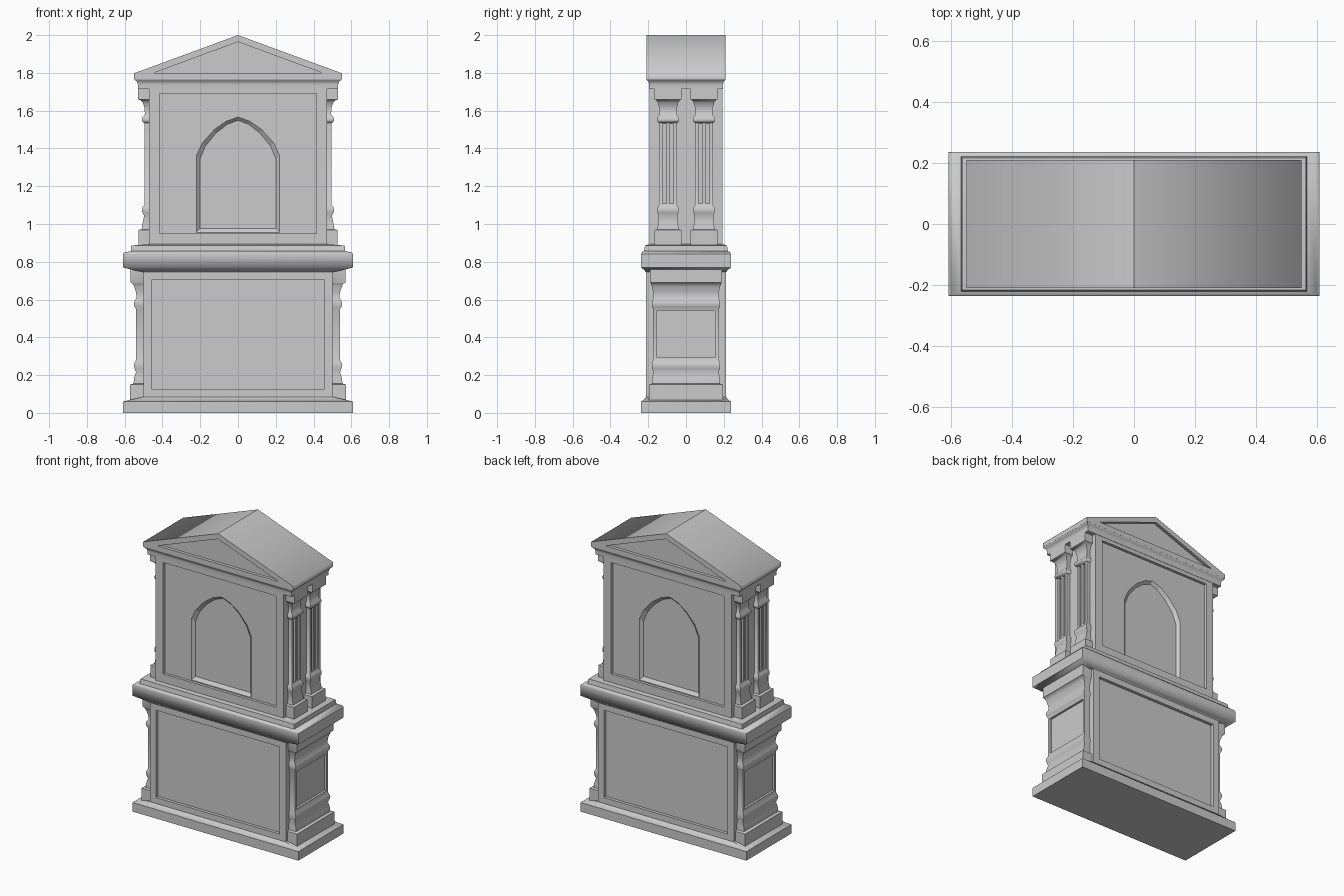
import bpy, bmesh, math

if "Cube" in bpy.data.objects:
    bpy.data.objects.remove(bpy.data.objects["Cube"])

stone = bpy.data.materials.new("grey_stone")
stone.use_nodes = True
stone.diffuse_color = (0.6, 0.6, 0.6, 1)
stone.node_tree.nodes["Principled BSDF"].inputs["Base Color"].default_value = (0.6, 0.6, 0.6, 1)


def skin(name, rings):
    """Join equal loops of points into a closed solid."""
    bm = bmesh.new()
    loops = [[bm.verts.new(p) for p in ring] for ring in rings]
    n = len(loops[0])
    for a, b in zip(loops, loops[1:]):
        for i in range(n):
            j = (i + 1) % n
            bm.faces.new((a[i], a[j], b[j], b[i]))
    bm.faces.new(loops[0])
    bm.faces.new(loops[-1])
    bmesh.ops.recalc_face_normals(bm, faces=bm.faces)
    mesh = bpy.data.meshes.new(name)
    bm.to_mesh(mesh)
    bm.free()
    mesh.materials.append(stone)
    ob = bpy.data.objects.new(name, mesh)
    bpy.context.collection.objects.link(ob)
    return ob


def block(name, profile, side=0, inner=0.0, cy=0.0):
    """Stack of rectangles (reach in x, half depth in y, z); side 0 is centred."""
    rings = []
    for out, hy, z in profile:
        xa, xb = (side * inner, side * out) if side else (-out, out)
        rings.append([(xa, cy - hy, z), (xb, cy - hy, z), (xb, cy + hy, z), (xa, cy + hy, z)])
    return skin(name, rings)


def slab(name, front, back, y_front, y_back):
    """Solid between two x-z outlines."""
    return skin(name, [[(x, y, z) for x, z in pts]
                       for pts, y in ((front, y_front), (back, y_back))])


def activate(ob):
    bpy.ops.object.select_all(action='DESELECT')
    ob.select_set(True)
    bpy.context.view_layer.objects.active = ob


def carve(ob, cutter):
    cutter.hide_render = True
    mod = ob.modifiers.new("carve", 'BOOLEAN')
    mod.operation = 'DIFFERENCE'
    mod.solver = 'EXACT'
    mod.object = cutter
    activate(ob)
    bpy.ops.object.modifier_apply(modifier=mod.name)
    bpy.data.objects.remove(cutter)


def smooth(ob, degrees=50):
    activate(ob)
    bpy.ops.object.shade_smooth_by_angle(angle=math.radians(degrees))


def rect(hx, z0, z1):
    return [(-hx, z0), (hx, z0), (hx, z1), (-hx, z1)]


# Base plinth and middle cornice
smooth(block("base_plinth", [(.61, .237, 0), (.61, .237, .06), (.575, .225, .068), (.5, .212, .085)]))
smooth(block("middle_cornice", [
    (.5, .212, .745), (.55, .22, .755), (.61, .237, .77), (.61, .237, .842),
    (.6, .234, .85), (.568, .222, .856), (.565, .217, .886), (.47, .193, .893)]))

# Lower and upper bodies with sunken panels front and back
lower = block("lower_body", [(.5, .212, .07), (.5, .212, .76)])
upper = block("upper_body", [(.47, .193, .88), (.47, .193, 1.73)])
half = [(.222, .955), (.222, 1.36), (.19, 1.43), (.127, 1.5), (.063, 1.545)]
arch = half + [(0, 1.567)] + [(-x, z) for x, z in reversed(half)]
niche = [(x * .91, z - .018 if z > 1 else .977) for x, z in arch]
for s in (-1, 1):
    panel = rect(.455, .125, .705)
    carve(lower, slab("lower_panel_cutter", panel, panel, s * .3, s * .192))
    panel = rect(.415, .95, 1.69)
    carve(upper, slab("upper_panel_cutter", panel, panel, s * .3, s * .175))
    carve(upper, slab("arch_cutter", arch, niche, s * .176, s * .157))

# Wide lower pilasters with a sunken panel
pilaster = [
    (.572, .195, .065), (.572, .195, .15), (.553, .18, .155), (.55, .178, .185),
    (.54, .174, .215), (.548, .179, .235), (.552, .181, .25), (.548, .179, .265),
    (.54, .174, .28), (.54, .174, .55), (.548, .179, .562), (.552, .181, .577),
    (.548, .179, .592), (.537, .172, .61), (.54, .174, .64), (.55, .181, .67),
    (.557, .186, .685), (.568, .19, .69), (.568, .19, .76)]

# Slim fluted upper columns
column = [
    (.527, .071, .88), (.527, .071, .968), (.51, .056, .972), (.506, .053, 1.0),
    (.497, .05, 1.045), (.506, .056, 1.06), (.509, .058, 1.075), (.505, .055, 1.09),
    (.495, .047, 1.1), (.495, .047, 1.535), (.505, .055, 1.54), (.509, .058, 1.552),
    (.505, .055, 1.565), (.493, .045, 1.58), (.495, .047, 1.615), (.505, .055, 1.645),
    (.515, .063, 1.655), (.53, .071, 1.66), (.53, .071, 1.72)]

for s, label in ((1, "left"), (-1, "right")):
    ob = block(label + "_lower_pilaster", pilaster, s, .47)
    carve(ob, block("side_panel_cutter", [(.6, .157, .295), (.6, .157, .54)], s, .525))
    smooth(ob)
    for cy, place in ((-.095, "front"), (.095, "back")):
        ob = block(f"{label}_{place}_column", column, s, .44, cy)
        for offset in (-.019, .019):
            carve(ob, block("flute_cutter", [(.6, .011, 1.108), (.6, .011, 1.53)],
                            s, .482, cy + offset))
        smooth(ob)

# Top cornice under the roof
smooth(block("top_cornice", [
    (.53, .195, 1.715), (.53, .195, 1.738), (.533, .197, 1.75),
    (.54, .203, 1.758), (.548, .209, 1.764), (.55, .21, 1.77)]))

# Gabled roof with sunken triangles front and back
gable = [(-.55, 1.768), (.55, 1.768), (.55, 1.798), (0, 2.0), (-.55, 1.798)]
roof = slab("gabled_roof", gable, gable, -.21, .21)
triangle = [(-.445, 1.8), (.445, 1.8), (0, 1.964)]
for s in (-1, 1):
    carve(roof, slab("gable_cutter", triangle, triangle, s * .3, s * .19))
smooth(roof, 75)
for edge in roof.data.edges:
    if all(roof.data.vertices[v].co.z > 1.99 for v in edge.vertices):
        edge.use_edge_sharp = True
